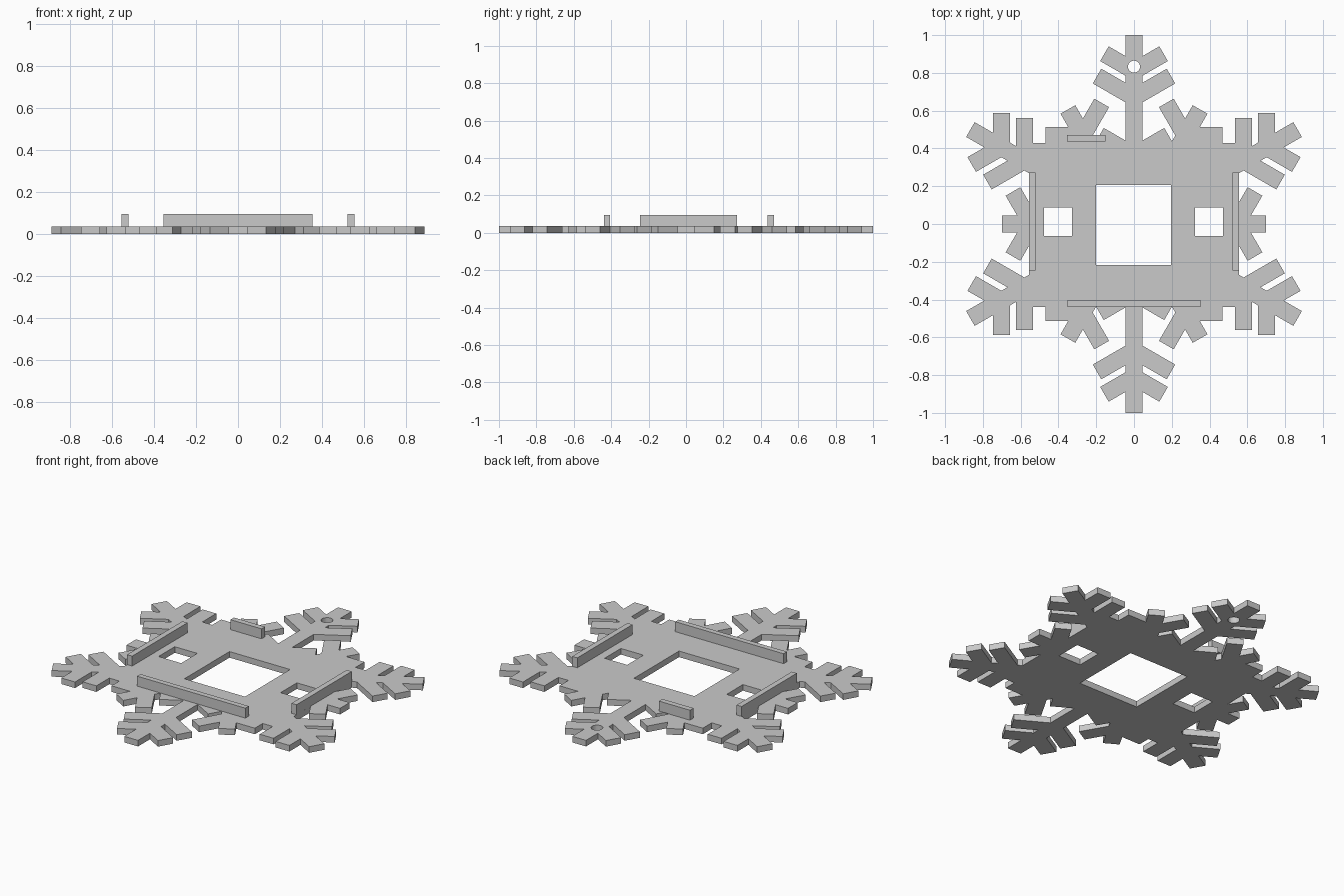
import bpy
import bmesh
from math import cos, sin, pi, radians
from mathutils import Vector, Matrix
from mathutils.geometry import delaunay_2d_cdt

cube = bpy.data.objects.get("Cube")
if cube:
    bpy.data.objects.remove(cube, do_unlink=True)

PLATE = 0.036      # plate thickness
TOP = 0.095        # top of the raised walls
HALF = 0.045       # half width of every spine and branch

grey = bpy.data.materials.new("plain grey")
grey.use_nodes = True
colour = (0.59, 0.59, 0.59, 1)
grey.diffuse_color = colour
grey.node_tree.nodes["Principled BSDF"].inputs["Base Color"].default_value = colour


def add_object(name, bm):
    bmesh.ops.recalc_face_normals(bm, faces=bm.faces)
    mesh = bpy.data.meshes.new(name)
    bm.to_mesh(mesh)
    bm.free()
    mesh.materials.append(grey)
    obj = bpy.data.objects.new(name, mesh)
    bpy.context.scene.collection.objects.link(obj)


def rect(x0, x1, y0, y1):
    return [Vector(p) for p in ((x0, y0), (x1, y0), (x1, y1), (x0, y1))]


def bar(start, angle, length):
    """Strip of constant width leaving a point at an angle."""
    turn = Matrix.Rotation(angle, 2)
    return [start + turn @ p for p in rect(0, length, -HALF, HALF)]


def arm(angle, length, branches):
    """Spine with pairs of side branches at sixty degrees."""
    out = Vector((cos(angle), sin(angle)))
    strips = [bar(Vector((0, 0)), angle, length)]
    for root, reach in branches:
        for side in (-1, 1):
            strips.append(bar(out * root, angle + side * pi / 3, reach))
    return strips


def inside(p, shape):
    """True when p lies in a convex anticlockwise shape."""
    return all((b.x - a.x) * (p.y - a.y) > (b.y - a.y) * (p.x - a.x)
               for a, b in zip(shape, shape[1:] + shape[:1]))


# Snowflake outline: body, six long arms and six short arms
solids = [rect(-0.555, 0.555, -0.44, 0.43)]
for i in range(6):
    solids += arm(radians(30 + 60 * i), 1.0, [(0.811, 0.181), (0.67, 0.226), (0.364, 0.211)])
    solids += arm(radians(60 * i), 0.7, [(0.541, 0.199)])

# Openings: centre window, two side windows, hanging hole
holes = [rect(-0.2, 0.197, -0.216, 0.206),
         rect(-0.476, -0.328, -0.064, 0.088),
         rect(0.324, 0.472, -0.064, 0.088),
         [Vector((0.032 * cos(a * pi / 12), 0.833 + 0.032 * sin(a * pi / 12))) for a in range(24)]]

# Merge the overlapping shapes into one flat sheet
points, edges = [], []
for shape in solids + holes:
    base, count = len(points), len(shape)
    edges += [(base + k, base + (k + 1) % count) for k in range(count)]
    points += shape
verts, _, faces, *_ = delaunay_2d_cdt(points, edges, [], 0, 1e-5)

bm = bmesh.new()
sheet = [bm.verts.new((v.x, v.y, 0)) for v in verts]
for face in faces:
    middle = sum((verts[i] for i in face), Vector((0, 0))) / len(face)
    if any(inside(middle, s) for s in solids) and not any(inside(middle, h) for h in holes):
        bm.faces.new([sheet[i] for i in face])
bmesh.ops.delete(bm, geom=[v for v in bm.verts if not v.link_faces], context='VERTS')

# Thicken the sheet into the plate
raised = bmesh.ops.extrude_face_region(bm, geom=bm.faces[:], use_keep_orig=True)["geom"]
bmesh.ops.translate(bm, vec=(0, 0, PLATE), verts=[g for g in raised if isinstance(g, bmesh.types.BMVert)])
add_object("snowflake_plate", bm)


# Raised walls around the body
walls = {"front_wall": (-0.355, 0.355, -0.438, -0.406),
         "back_wall": (-0.355, -0.152, 0.437, 0.47),
         "left_wall": (0.522, 0.555, -0.245, 0.272),
         "right_wall": (-0.555, -0.522, -0.245, 0.272)}
for name, (x0, x1, y0, y1) in walls.items():
    bm = bmesh.new()
    bmesh.ops.create_cube(bm, size=1)
    for v in bm.verts:
        v.co = (x1 if v.co.x > 0 else x0, y1 if v.co.y > 0 else y0, TOP if v.co.z > 0 else PLATE)
    add_object(name, bm)
